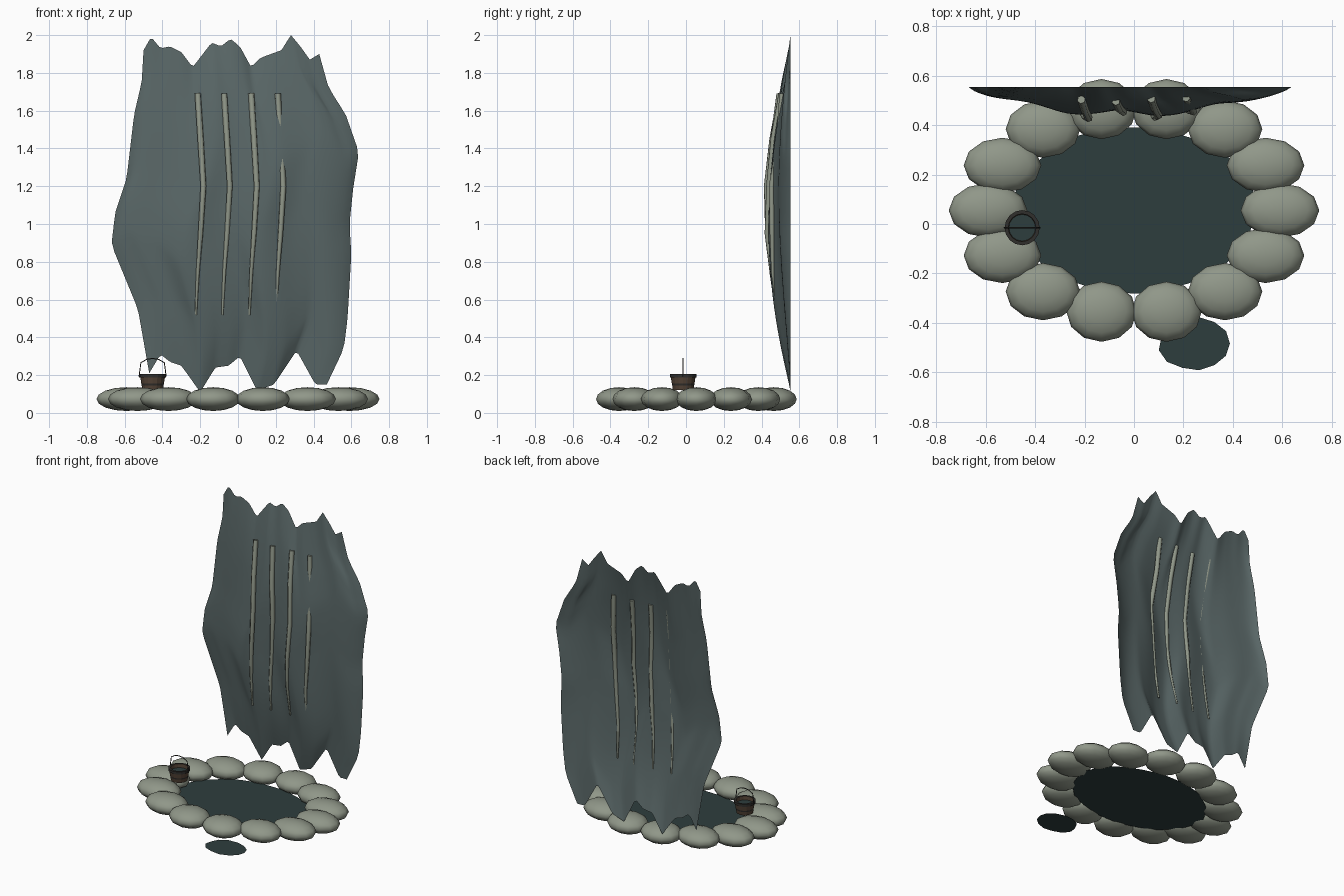
import bpy, bmesh, math, random
from mathutils import Vector
from mathutils.bvhtree import BVHTree

random.seed(4)
cube = bpy.data.objects.get("Cube")
if cube:
    bpy.data.objects.remove(cube)


def material(name, *rgb):
    mat = bpy.data.materials.new(name)
    mat.use_nodes = True
    mat.diffuse_color = (*rgb, 1)
    shader = next(n for n in mat.node_tree.nodes if n.type == "BSDF_PRINCIPLED")
    shader.inputs["Base Color"].default_value = (*rgb, 1)
    return mat


STONE = material("pale stone", .28, .31, .25)
SHEET = material("slate falling water", .10, .135, .135)
POOL = material("deep teal water", .027, .047, .047)
WOOD = material("bucket wood", .09, .058, .038)
IRON = material("dark iron", .03, .028, .025)


def finish(name, bm, *mats, smooth=True):
    mesh = bpy.data.meshes.new(name)
    bm.normal_update()
    bm.to_mesh(mesh)
    bm.free()
    for mat in mats:
        mesh.materials.append(mat)
    for face in mesh.polygons:
        face.use_smooth = smooth
    obj = bpy.data.objects.new(name, mesh)
    bpy.context.collection.objects.link(obj)
    return obj


def tube(name, points, radii, mat):
    curve = bpy.data.curves.new(name, "CURVE")
    curve.dimensions = "3D"
    curve.bevel_depth = 1
    curve.bevel_resolution = 1
    curve.use_fill_caps = True
    spline = curve.splines.new("POLY")
    spline.points.add(len(points) - 1)
    for p, co, r in zip(spline.points, points, radii):
        p.co = (*co, 1)
        p.radius = r
    curve.materials.append(mat)
    obj = bpy.data.objects.new(name, curve)
    bpy.context.collection.objects.link(obj)
    bpy.ops.object.select_all(action="DESELECT")
    obj.select_set(True)
    bpy.context.view_layer.objects.active = obj
    bpy.ops.object.convert(target="MESH")


def disc(name, center, rx, ry, sides, wobble, mat):
    bm = bmesh.new()
    ring = []
    for i in range(sides):
        a = math.tau * i / sides
        k = 1 - wobble * random.random()
        ring.append(bm.verts.new((center[0] + rx * k * math.cos(a),
                                  center[1] + ry * k * math.sin(a), center[2])))
    bm.faces.new(ring)
    finish(name, bm, mat, smooth=False)


# Ring of rounded stones
STONES = 14
for i in range(STONES):
    a = math.tau * i / STONES
    side = abs(math.cos(a))
    size = Vector((.137 + .022 * side, .125 - .015 * side, .063))
    bm = bmesh.new()
    bmesh.ops.create_uvsphere(bm, u_segments=12, v_segments=8, radius=1)
    for v in bm.verts:
        v.co = v.co * size + Vector((.59 * math.cos(a), .055 + .42 * math.sin(a), .073))
    finish(f"rim_stone_{i + 1}", bm, STONE)

# Pool and spilled puddle
disc("pool_water", (0, .055, .035), .5, .34, 40, .03, POOL)
disc("puddle", (.245, -.483, 0), .15, .112, 13, .1, POOL)

# Outline of the water sheet in hundredths: x, z
LEFT = [(-47, 21), (-53, 55), (-67, 89), (-65, 106), (-59, 124), (-55, 158), (-51, 175), (-50, 192)]
RIGHT = [(47, 15), (56, 34), (58, 50), (60, 84), (59, 100), (61, 119), (64, 138), (57, 158),
         (48, 172), (43, 190)]
TOP = [(-50, 192), (-46, 199), (-41, 193), (-36, 194), (-30, 191), (-24, 183), (-14, 196),
       (-9, 194), (-4, 198), (1, 194), (7, 183), (12, 188), (23, 192), (28, 200), (33, 194),
       (38, 187), (43, 190)]
BOTTOM = [(-47, 21), (-41, 31), (-36, 27), (-30, 25), (-20, 11), (-12, 24), (-5, 25), (1, 30),
          (10, 12), (19, 15), (31, 33), (41, 15), (47, 15)]


def along(line, axis, f):
    """Point on a polyline at fraction f of its extent on one axis."""
    target = line[0][axis] + f * (line[-1][axis] - line[0][axis])
    for p, q in zip(line, line[1:]):
        if target <= q[axis] + 1e-6:
            k = (target - p[axis]) / (q[axis] - p[axis])
            return Vector(p).lerp(Vector(q), k) / 100
    return Vector(line[-1]) / 100


def sheet_point(s, t):
    b, top = along(BOTTOM, 0, s), along(TOP, 0, s)
    l, r = along(LEFT, 1, t), along(RIGHT, 1, t)
    low = along(BOTTOM, 0, 0).lerp(along(BOTTOM, 0, 1), s)
    high = along(TOP, 0, 0).lerp(along(TOP, 0, 1), s)
    p = b.lerp(top, t) + l.lerp(r, s) - low.lerp(high, t)
    bulge = 4 * t * (1 - t) * max(0, math.sin(math.pi * s)) ** .7
    fold = math.sin(math.tau * 3.3 * s + 1.2 * math.sin(3 * t))
    return p.x, .553 - bulge * (.108 + .014 * fold), p.y


# Rippling sheet of falling water
COLS, ROWS = 56, 32
bm = bmesh.new()
grid = [[bm.verts.new(sheet_point(i / COLS, j / ROWS)) for i in range(COLS + 1)]
        for j in range(ROWS + 1)]
for j in range(ROWS):
    for i in range(COLS):
        bm.faces.new((grid[j][i], grid[j][i + 1], grid[j + 1][i + 1], grid[j + 1][i]))
bm.normal_update()
surface = BVHTree.FromBMesh(bm)
finish("water_sheet", bm, SHEET)

# Pale streaks threading through the sheet; offsets in thousandths
HEIGHTS = (1.69, 1.45, 1.2, .95, .74, .52)
SWAY = (0, .015, .03, .015, 0, -.01)
WIDTHS = (.017, .017, .016, .014, .01, .006)
STREAKS = ((-.213, (16, 18, 18, 14, 4, 2)), (-.073, (4, 6, 8, -4, 5, 2)),
           (.07, (4, 4, 4, 8, 6, 2)), (.21, (3, -22, 6, 6, 2, -9)))
for n, (x, offsets) in enumerate(STREAKS):
    path = []
    for z, sway, off in zip(HEIGHTS, SWAY, offsets):
        hit = surface.ray_cast(Vector((x + sway, -1, z)), Vector((0, 1, 0)))[0]
        path.append((x + sway, hit.y - off / 1000, z))
    tube(f"water_streak_{n + 1}", path, WIDTHS, STONE)

# Bucket: turned wall with iron rim and hoop
BX, BY = -.452, -.015
bm = bmesh.new()
PROFILE = [(0, .12), (.054, .12), (.058, .145), (.06, .155), (.065, .188), (.071, .188),
           (.071, .206), (.056, .206), (.05, .135), (0, .135)]
verts = [bm.verts.new((r, 0, z)) for r, z in PROFILE]
edges = [bm.edges.new(pair) for pair in zip(verts, verts[1:])]
bmesh.ops.spin(bm, geom=verts + edges, cent=(0, 0, 0), axis=(0, 0, 1), angle=math.tau,
               steps=16, use_duplicate=False)
bmesh.ops.remove_doubles(bm, verts=bm.verts, dist=.0005)
bmesh.ops.recalc_face_normals(bm, faces=bm.faces)
for f in bm.faces:
    z = f.calc_center_median().z
    f.material_index = int(z > .187 or .146 < z < .154)
bmesh.ops.translate(bm, verts=bm.verts, vec=(BX, BY, 0))
finish("bucket", bm, WOOD, IRON, smooth=False)
disc("bucket_water", (BX, BY, .18), .054, .054, 16, 0, POOL)

# Bucket handle
HANDLE = [(-.072, .192), (-.062, .266), (-.03, .284), (0, .288), (.03, .284), (.062, .266), (.072, .192)]
tube("bucket_handle", [(BX + x, BY, z) for x, z in HANDLE], [.003] * len(HANDLE), IRON)
